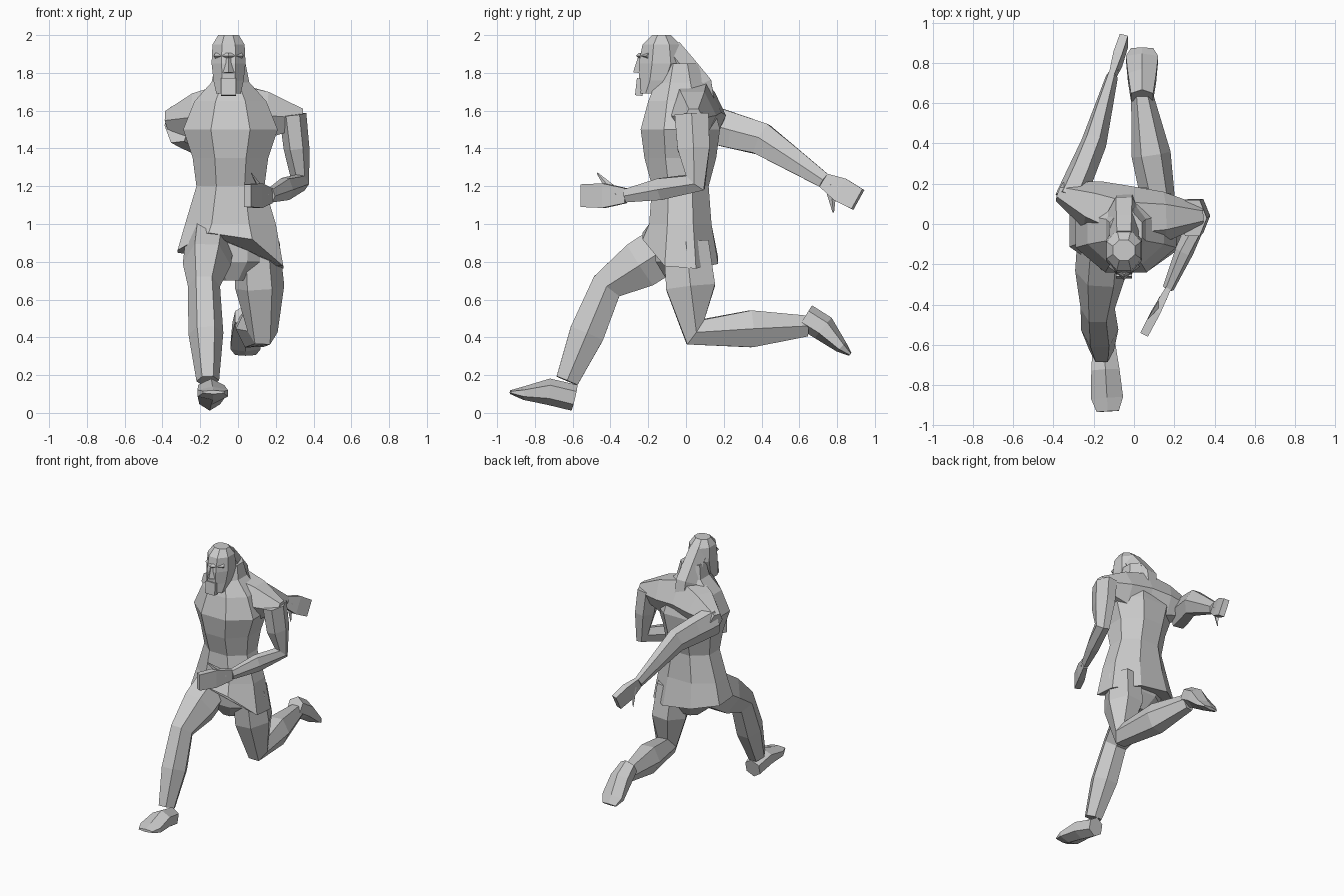
import bpy, bmesh, math
from mathutils import Vector

cube = bpy.data.objects.get("Cube")
if cube:
    bpy.data.objects.remove(cube, do_unlink=True)

stone = bpy.data.materials.new("stone grey")
stone.use_nodes = True
stone.diffuse_color = (.6, .6, .6, 1)
shader = stone.node_tree.nodes["Principled BSDF"]
shader.inputs["Base Color"].default_value = stone.diffuse_color

SIDEWAYS = Vector((1, 0, 0))
BACKWARD = Vector((0, 1, 0))
UP = Vector((0, 0, 1))


def add_object(name, bm):
    """Turn a bmesh into a flat-shaded object with the shared material."""
    bmesh.ops.recalc_face_normals(bm, faces=bm.faces)
    mesh = bpy.data.meshes.new(name)
    bm.to_mesh(mesh)
    bm.free()
    mesh.materials.append(stone)
    part = bpy.data.objects.new(name, mesh)
    bpy.context.collection.objects.link(part)
    return part


def skin(name, centres, widths, depths, sides, across, turn, level):
    """Bridge polygon rings placed along a path and close both ends."""
    bm = bmesh.new()
    angles = [math.tau * (i + turn) / sides for i in range(sides)]
    reach_u = max(abs(math.cos(angle)) for angle in angles)
    reach_v = max(abs(math.sin(angle)) for angle in angles)
    loops = []
    for i, centre in enumerate(centres):
        ahead = centres[min(i + 1, len(centres) - 1)]
        behind = centres[max(i - 1, 0)]
        along = UP if level else (ahead - behind).normalized()
        u = (across - along * across.dot(along)).normalized()
        v = along.cross(u)
        u, v = u * widths[i] / reach_u, v * depths[i] / reach_v
        loops.append([bm.verts.new(centre + u * math.cos(angle) + v * math.sin(angle))
                      for angle in angles])
    for low, high in zip(loops, loops[1:]):
        for i in range(sides):
            bm.faces.new((low[i - 1], low[i], high[i], high[i - 1]))
    bm.faces.new(loops[0])
    bm.faces.new(loops[-1])
    return add_object(name, bm)


def limb(name, joints, radii, bulge=0.0, flat=1.0, sides=6, across=SIDEWAYS, turn=0.0):
    """Skin a chain of joints, with a muscle ring halfway along each bone."""
    points = [Vector(joint) for joint in joints]
    centres, depths = [points[0]], [radii[0]]
    for i in range(1, len(points)):
        centres += [(points[i - 1] + points[i]) / 2, points[i]]
        depths += [(radii[i - 1] + radii[i]) / 2 + bulge, radii[i]]
    widths = [depth * flat for depth in depths]
    return skin(name, centres, widths, depths, sides, across, turn, False)


def trunk(name, profile, x, lean):
    """Skin level rings of (height, half width, half depth); lean gives y."""
    heights, widths, depths = zip(*profile)
    centres = [Vector((x, lean(height), height)) for height in heights]
    return skin(name, centres, widths, depths, 8, SIDEWAYS, .5, True)


def hand(side, wrist, fingertip, thumb_tip):
    """Flat palm with a short pointed thumb."""
    limb(side + "_hand", (wrist, fingertip), (.04, .06), bulge=.015, flat=.35,
         sides=4, turn=.5)
    root = Vector(wrist).lerp(Vector(fingertip), .2)
    limb(side + "_thumb", (root, thumb_tip), (.035, .004), flat=.6, sides=4)


def foot(side, heel, toe):
    """Wedge that is tall at the heel and thin at the toe."""
    heel, toe = Vector(heel), Vector(toe)
    centres = [heel, heel.lerp(toe, .4) + UP * .02, heel.lerp(toe, .8), toe]
    skin(side + "_foot", centres, (.055, .07, .08, .055), (.07, .07, .035, .01),
         6, SIDEWAYS, .5, False)


# Tunic and chest
torso = trunk("tunic_torso", [
    (.8, .28, .2), (1, .24, .165), (1.2, .18, .15), (1.35, .2, .19),
    (1.5, .25, .21), (1.65, .19, .17), (1.75, .1, .13), (1.85, .08, .09),
], -.04, lambda height: -.03)

# Hem rises over the leading thigh and drops towards the trailing one
for vert in torso.data.vertices:
    if vert.co.z < .9:
        vert.co.z += max(0, -vert.co.y - .1) - .15 * vert.co.x

# Shoulder girdle and seat
limb("shoulders", ((-.37, .16, 1.55), (-.04, .03, 1.59), (.34, .04, 1.56)),
     (.05, .16, .05), bulge=.02, across=BACKWARD)
trunk("seat", [(.7, .07, .07), (.8, .19, .13), (.95, .2, .14)], -.03,
      lambda height: -.03)

# Arms: the right one trails, the left one bends forward
right_wrist, left_wrist = (-.11, .73, 1.23), (.17, -.32, 1.15)
limb("right_arm", ((-.32, .12, 1.53), (-.2, .4, 1.45), right_wrist),
     (.1, .085, .04), flat=.75)
limb("left_arm", ((.29, .03, 1.58), (.33, .05, 1.22), left_wrist),
     (.09, .06, .035), bulge=.01, flat=.8)
hand("right", right_wrist, (-.05, .91, 1.13), (-.1, .78, 1.06))
hand("left", left_wrist, (.05, -.55, 1.15), (.07, -.47, 1.27))

# Legs: the right one leads, the left one is folded behind
limb("right_leg", ((-.15, -.06, .9), (-.18, -.42, .67), (-.16, -.63, .17)),
     (.13, .085, .06), bulge=.02)
limb("left_leg", ((.1, 0, .9), (.13, .05, .43), (.04, .64, .46)),
     (.12, .08, .055), bulge=.03)
foot("right", (-.15, -.59, .08), (-.13, -.93, .11))
foot("left", (.04, .63, .51), (.04, .87, .31))

# Head, with the jaw set forward of the crown
trunk("head", [
    (1.69, .065, .07), (1.76, .08, .1), (1.85, .09, .12), (1.95, .085, .1), (2, .055, .05),
], -.05, lambda height: -.13 - max(0, 1.8 - height) / 2)
limb("nose", ((-.05, -.25, 1.8), (-.05, -.24, 1.88)), (.03, .015), sides=4)
limb("brow", ((-.12, -.2, 1.89), (-.05, -.25, 1.89), (.02, -.2, 1.89)),
     (.015, .015, .015), sides=4, across=BACKWARD)
limb("beard", ((-.05, -.25, 1.68), (-.05, -.24, 1.77)), (.02, .02), flat=2,
     sides=4, turn=.5)

# Long hair flowing down the nape
limb("hair", ((-.05, -.09, 1.92), (-.05, .06, 1.73), (-.04, .1, 1.5)),
     (.07, .08, .07))
